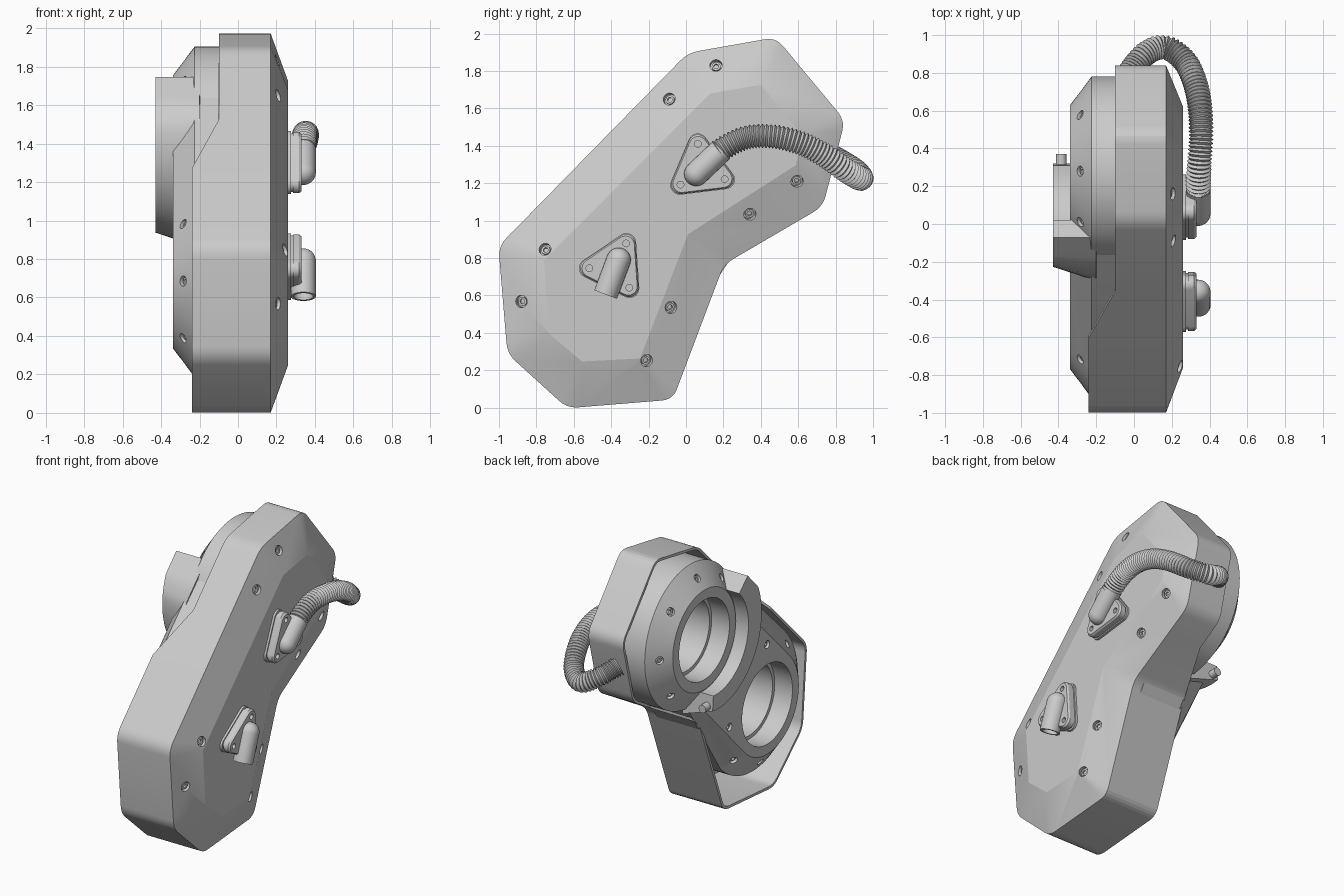
import bpy, bmesh
from math import sin, cos, pi, radians, sqrt
from mathutils import Vector as V

if "Cube" in bpy.data.objects:
    bpy.data.objects.remove(bpy.data.objects["Cube"])


def skin(name, rings, closed=False, cap=True, angle=30):
    """Join equal-length point rings with quads; optionally close or cap the ends."""
    bm = bmesh.new()
    rv = [[bm.verts.new(p) for p in r] for r in rings]
    n = len(rv[0])
    pairs = list(zip(rv, rv[1:])) + ([(rv[-1], rv[0])] if closed else [])
    for a, b in pairs:
        for i in range(n):
            j = (i + 1) % n
            bm.faces.new((a[i], a[j], b[j], b[i]))
    if cap and not closed:
        bm.faces.new(rv[0])
        bm.faces.new(rv[-1])
    bmesh.ops.remove_doubles(bm, verts=bm.verts, dist=1e-5)
    bmesh.ops.recalc_face_normals(bm, faces=bm.faces)
    me = bpy.data.meshes.new(name)
    bm.to_mesh(me)
    bm.free()
    ob = bpy.data.objects.new(name, me)
    bpy.context.collection.objects.link(ob)
    smooth(ob, angle)
    return ob


def smooth(ob, angle):
    bpy.ops.object.select_all(action='DESELECT')
    bpy.context.view_layer.objects.active = ob
    ob.select_set(True)
    bpy.ops.object.shade_smooth_by_angle(angle=radians(angle))


def revolve(name, profile, origin, axis, n=24):
    """Lathe (radius, height) points about an axis."""
    q = V(axis).to_track_quat('Z', 'Y')
    return skin(name, [[V(origin) + q @ V((r * cos(2*pi*i/n), r * sin(2*pi*i/n), h))
                        for i in range(n)] for r, h in profile])


def bolts(ob, points, side, r, head=True, angle=30):
    """Counterbore the part at (y, z) points along its surface normal."""
    bpy.context.view_layer.update()
    hits = [ob.ray_cast(V((side, y, z)), V((-side, 0, 0))) for y, z in points]
    for hit, loc, nor, _ in hits:
        if not hit:
            continue
        cut = revolve("cutter", [(r, -.03), (r, .04)], loc, nor, 20)
        cut.hide_render = True
        m = ob.modifiers.new("bore", 'BOOLEAN')
        m.operation, m.solver, m.object = 'DIFFERENCE', 'EXACT', cut
        bpy.context.view_layer.objects.active = ob
        bpy.ops.object.modifier_apply(modifier=m.name)
        bpy.data.objects.remove(cut)
        if head:
            k = r * .72
            revolve("bolt", [(k, -.035), (k, -.014), (k*.55, -.014), (k*.55, -.028), (0, -.028)], loc, nor, 16)
    smooth(ob, angle)


def offset(poly, d):
    """Inset a clockwise polygon by d."""
    out = []
    for i, p in enumerate(poly):
        a, b = (p - poly[i-1]).normalized(), (poly[(i+1) % len(poly)] - p).normalized()
        na, nb = V((a.y, -a.x)), V((b.y, -b.x))
        out.append(p + (na + nb) * d / (1 + na.dot(nb)))
    return out


# extra outline points where the rear rim steps: edge index -> fractions
STEPS = {3: [.37], 8: [.394, .64]}


def outline(poly, rad, seg=5):
    """Round the corners and insert the step points."""
    pts, n = [], len(poly)
    for i, p in enumerate(poly):
        a, b = (poly[i-1] - p).normalized(), (poly[(i+1) % n] - p).normalized()
        p0, p1 = p + a * rad, p + b * rad
        for k in range(seg + 1):
            t = k / seg
            pts.append(p0 * (1-t)**2 + p * 2*t*(1-t) + p1 * t*t)
        pts += [p.lerp(poly[(i+1) % n], f) for f in STEPS.get(i, [])]
    return pts


def rear(p):
    t = (p.x * .53 + p.y * .848 - .759) / .344
    return -.24 + .14 * min(1, max(0, t))


# --- main shell: chamfered front panel, walls, stepped open back
OUT = [V(p) for p in [(.01, 1.897), (.48, 1.98), (.85, 1.535), (.732, 1.075), (.203, .766),
                      (-.07, .043), (-.635, -.003), (-.955, .288), (-1.003, .863)]]
FACE = [V(p) for p in [(.13, 1.68), (.40, 1.726), (.62, 1.458), (.588, 1.297), (.01, .927),
                       (-.246, .263), (-.556, .247), (-.733, .397), (-.76, .788)]]
o, f, i_ = outline(OUT, .06), outline(FACE, 0), outline(offset(OUT, .018), .05)
shell = skin("gearbox_shell", [
    [V((.26, *p)) for p in f], [V((.17, *p)) for p in o], [V((rear(p), *p)) for p in o],
    [V((rear(p), *p)) for p in i_], [V((.15, *p)) for p in i_]], angle=12)
bolts(shell, [(.16, 1.83), (-.09, 1.65), (-.754, .847), (-.88, .568), (-.08, .536),
              (-.21, .252), (.342, 1.034), (.594, 1.21)], 1, .033, angle=12)

# --- rear bearing rings: upper is round, lower stretches up to meet it
C1, C2 = V((.28, 1.405)), V((-.42, .685))
AX = (C2 - C1).normalized()
SD = V((AX.y, -AX.x))          # points to the upper-left side
PROFILE = [(.5, .1), (.5, -.225), (.35, -.338), (.28, -.338), (.28, -.2), (.255, -.2), (.255, .12)]
N = 64


def ring_points(c, r, x, stretched):
    pts = []
    for k in range(N):
        u, v = r * cos(2*pi*k/N), r * sin(2*pi*k/N)
        if stretched and u < -1e-6:
            v = max(min(v, .48), -.37)
            u = -1 + sqrt(.5**2 - v * v)
        p = c + AX * u + SD * v
        pts.append(V((x, *p)))
    return pts


def bearing(name, c, stretch, angles):
    ob = skin(name, [ring_points(c, r, x, stretch and r > .3) for r, x in PROFILE], closed=True, angle=25)
    bolts(ob, [(c.x + .42*cos(radians(a)), c.y + .42*sin(radians(a))) for a in angles], -1, .027, angle=25)


bearing("upper_bearing", C1, False, [-45, 0, 45, 90, 130])
bearing("lower_bearing", C2, True, [90, 135, 180, 225, 270, 315, 0])

# --- raised arc block between the two bearings
sections = []
for k in range(37):
    t = k / 36
    a = radians(-90 + 139 * t)          # from the upper-left end round to the bottom
    R = .525 - .06 * t
    sec = []
    for r, x in ((.36, -.18), (.36, -.43), (R, -.43), (R + .075, -.2)):
        u, v = r * cos(a), -r * sin(a)
        p = C1 + AX * u + SD * min(v, .49)
        sec.append(V((x, *p)))
    sections.append(sec)
skin("bridge_block", sections, angle=25)
revolve("locating_pin", [(.028, 0), (.028, .1)], (-.385, .27, .965), (0, 1, 0), 16)


# --- triangular flange with a pipe elbow
def fitting(name, c, turn, start, end):
    c = V(c)
    tri = []
    for k in range(3):
        a = radians(turn + 120 * k)
        for j in range(-4, 5):
            b = a + radians(15 * j)
            tri.append(c + V((cos(a), sin(a))) * .137 + V((cos(b), sin(b))) * .05)

    def layer(x, s):
        return [V((x, *(c + (p - c) * s))) for p in tri]
    plate = skin(name + "_flange", [layer(.24, 1.03), layer(.275, 1.03), layer(.275, .96),
                                    layer(.285, .96), layer(.285, 1), layer(.318, 1), layer(.33, .94)], angle=25)
    bolts(plate, [c + V((cos(radians(turn + 120*k)), sin(radians(turn + 120*k)))) * .137
                  for k in range(3)], 1, .018, head=False, angle=25)
    s, e = V((.34, *start)), V((.34, *end))
    L, r = (e - s).length, .065
    dome = [(r * sin(pi/2 * k/8), -r * cos(pi/2 * k/8)) for k in range(9)]
    revolve(name + "_elbow", dome + [(r, L), (.05, L), (.05, L - .06), (.03, L - .06), (.03, L - .03), (0, L - .03)],
            s, e - s, 28)
    revolve(name + "_stalk", [(.065, 0), (.065, .04)], (.3, *start), (1, 0, 0), 28)


fitting("upper", (.08, 1.275), 97, (.055, 1.25), (.19, 1.378))
fitting("lower", (-.38, .755), 64, (-.36, .79), (-.43, .605))

# --- ribbed hose looping round to the back of the shell
P = [V(p) for p in [(.34, .05, 1.25), (.34, .17, 1.365), (.345, .31, 1.44), (.355, .46, 1.45), (.35, .61, 1.415),
                    (.325, .74, 1.35), (.27, .86, 1.265), (.165, .935, 1.225), (.06, .90, 1.27),
                    (-.035, .785, 1.34), (-.1, .68, 1.40)]]
dense = []
for a, b, c, d in zip(P, P[1:], P[2:], P[3:]):
    for k in range(60):
        t = k / 60
        dense.append(.5 * (2*b + (c-a)*t + (2*a - 5*b + 4*c - d)*t*t + (3*b - a - 3*c + d)*t**3))
path, run = [dense[0]], 0
for a, b in zip(dense, dense[1:]):
    run += (b - a).length
    if run >= .0085:
        path.append(b)
        run = 0
rings, side = [], V((1, 0, 0))
for k, p in enumerate(path):
    tan = (path[min(k+1, len(path)-1)] - path[max(k-1, 0)]).normalized()
    side = (side - tan * side.dot(tan)).normalized()
    up = tan.cross(side)
    r = .066 if k % 2 else .053
    rings.append([p + (side * cos(2*pi*j/20) + up * sin(2*pi*j/20)) * r for j in range(20)])
skin("ribbed_hose", rings, angle=30)
